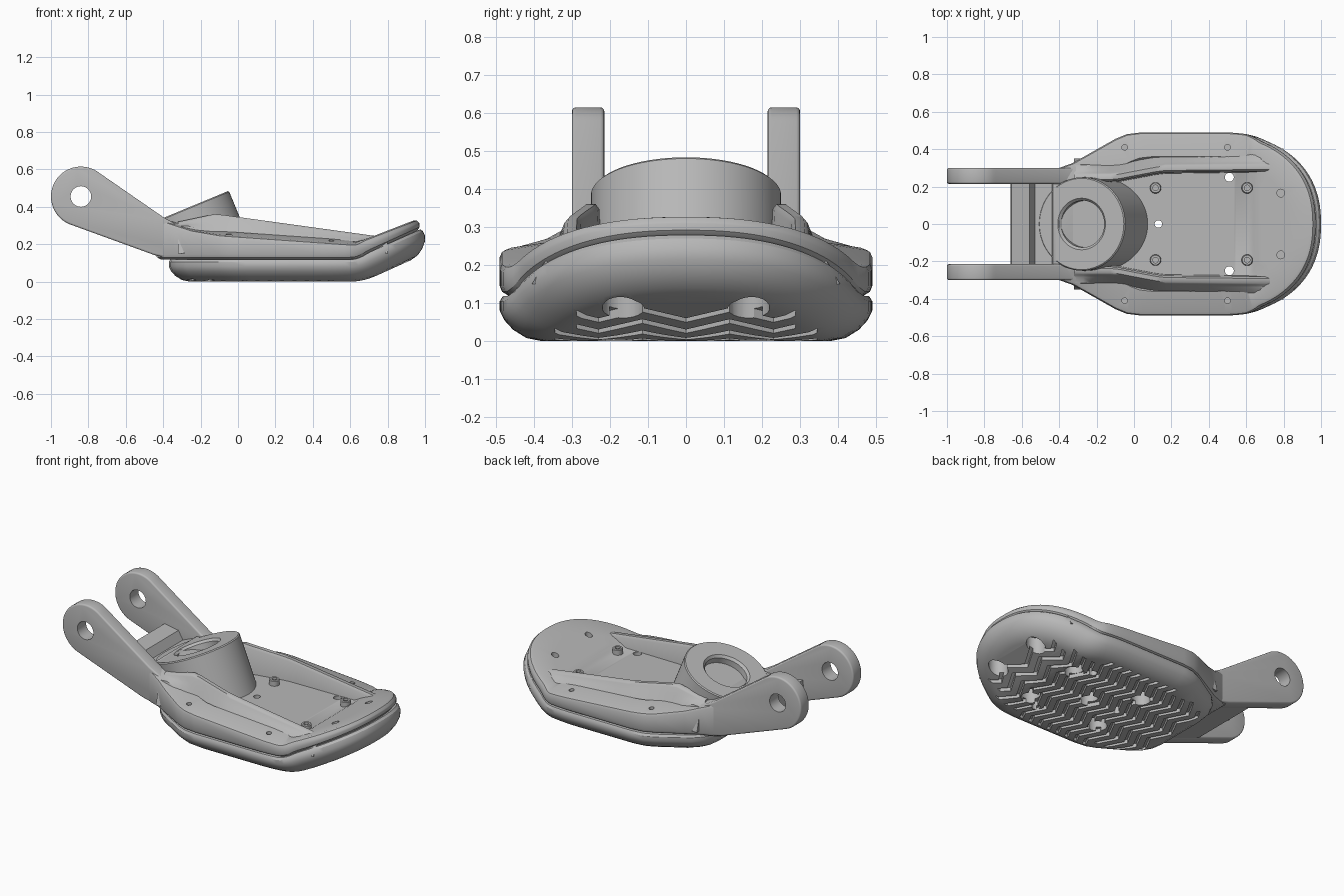
import bpy, bmesh
from math import cos, sin, pi, radians
from mathutils import Matrix, Vector

if "Cube" in bpy.data.objects:
    bpy.data.objects.remove(bpy.data.objects["Cube"])

GREY = (0.48, 0.48, 0.48, 1)
metal = bpy.data.materials.new("plain grey")
metal.diffuse_color = GREY
metal.use_nodes = True
metal.node_tree.nodes["Principled BSDF"].inputs["Base Color"].default_value = GREY


def make(name, verts, faces):
    me = bpy.data.meshes.new(name)
    me.from_pydata(verts, [], faces)
    bm = bmesh.new()
    bm.from_mesh(me)
    bmesh.ops.recalc_face_normals(bm, faces=bm.faces)
    bm.to_mesh(me)
    bm.free()
    me.materials.append(metal)
    ob = bpy.data.objects.new(name, me)
    bpy.context.collection.objects.link(ob)
    return ob


def activate(ob):
    bpy.ops.object.select_all(action="DESELECT")
    ob.select_set(True)
    bpy.context.view_layer.objects.active = ob


def smooth(ob, angle=32):
    activate(ob)
    bpy.ops.object.shade_smooth_by_angle(angle=radians(angle))


def cut(ob, cutter):
    cutter.hide_render = True
    mod = ob.modifiers.new("cut", "BOOLEAN")
    mod.operation, mod.solver, mod.object = "DIFFERENCE", "EXACT", cutter
    activate(ob)
    bpy.ops.object.modifier_apply(modifier=mod.name)
    bpy.data.objects.remove(cutter)


def bevel(ob, width):
    mod = ob.modifiers.new("bevel", "BEVEL")
    mod.width, mod.segments, mod.limit_method = width, 3, "ANGLE"
    activate(ob)
    bpy.ops.object.modifier_apply(modifier=mod.name)


def pegs(name, items, axis=Vector((0, 0, 1)), sides=24):
    """Joined cylinders: (centre, radius, length)."""
    bm = bmesh.new()
    rot = axis.to_track_quat("Z", "Y").to_matrix().to_4x4()
    for centre, r, length in items:
        bmesh.ops.create_cone(bm, cap_ends=True, segments=sides, radius1=r, radius2=r,
                              depth=length, matrix=Matrix.Translation(centre) @ rot)
    ob = make(name, [], [])
    bm.to_mesh(ob.data)
    bm.free()
    return ob


def prism(name, profile, y0, y1):
    n = len(profile)
    verts = [(x, y, z) for y in (y0, y1) for x, z in profile]
    faces = [tuple(range(n)), tuple(range(n, 2 * n))]
    faces += [(i, (i + 1) % n, n + (i + 1) % n, n + i) for i in range(n)]
    return make(name, verts, faces)


def lathe(name, profile, centre, axis, sides=64):
    """Spin (radius, height) points; first and last lie on the axis."""
    rot = axis.to_track_quat("Z", "Y").to_matrix()
    verts, k = [], len(profile)
    for s in range(sides):
        a = 2 * pi * s / sides
        verts += [Vector(centre) + rot @ Vector((r * cos(a), r * sin(a), h)) for r, h in profile]
    faces = [(s * k + j, s * k + j + 1, (s + 1) % sides * k + j + 1, (s + 1) % sides * k + j)
             for s in range(sides) for j in range(k - 1)]
    ob = make(name, verts, faces)
    bm = bmesh.new()
    bm.from_mesh(ob.data)
    bmesh.ops.remove_doubles(bm, verts=bm.verts, dist=1e-5)
    bmesh.ops.recalc_face_normals(bm, faces=bm.faces)
    bm.to_mesh(ob.data)
    bm.free()
    return ob


def interp(x, pts):
    if x <= pts[0][0]:
        return pts[0][1]
    for (a, u), (b, v) in zip(pts, pts[1:]):
        if x <= b:
            return u + (v - u) * (x - a) / (b - a)
    return pts[-1][1]


# Upturned toe: base height, tilt amount and mapping
def base(x):
    d = max(0, x - 0.6)
    return 0.45 * (d * d / 0.28 if d < 0.14 else d - 0.07)


def tilt(x):
    return min(1, max(0, (x - 0.6) / 0.15))


def place(x, y, h):
    return (x - 0.45 * h * tilt(x), y, base(x) + h)


def flange(x):
    return interp(x, [(-0.44, 0.34), (-0.3, 0.292), (-0.18, 0.256), (0.62, 0.2), (0.75, 0.185), (1.04, 0.17)])


def floor(x):
    return min(0.19, flange(x))


def loft(name, half, rings):
    """Stack inset copies of a mirrored outline and cap both ends with strips."""
    verts, n = [], len(half)
    for inset, h in rings:
        row = []
        for x, y in half:
            x, y = 0.33 + (x - 0.33) * (1 - inset / 0.69), y * (1 - inset / 0.49)
            row.append(place(x, y, h(x) if callable(h) else h))
        verts += row + [(x, -y, z) for x, y, z in reversed(row)]
    m, faces = 2 * n, []
    for r in range(len(rings) - 1):
        faces += [(r * m + i, r * m + (i + 1) % m, (r + 1) * m + (i + 1) % m, (r + 1) * m + i) for i in range(m)]
    for o in (0, (len(rings) - 1) * m):
        faces += [(o + i, o + i + 1, o + m - 2 - i, o + m - 1 - i) for i in range(n - 1)]
    return make(name, verts, faces)


side = [(-0.1, 0.455), (-0.04, 0.48), (0.04, 0.49)]
toe = []
for i in range(31):
    t = radians(90 - 89 * i / 30)
    toe.append((0.45 + 0.586 * max(0, cos(t)) ** 0.87, 0.49 * sin(t) ** 0.87))
sole_half = [(-0.37, 0.17), (-0.36, 0.24), (-0.33, 0.295), (-0.28, 0.345)] + side + toe
body_half = [(-0.44, 0.28), (-0.4, 0.3), (-0.33, 0.325), (-0.25, 0.37)] + side + toe

# Sole with rounded lower edge
sole = loft("sole", sole_half, [(0.11, 0), (0.07, 0.008), (0.035, 0.03), (0.012, 0.055), (0, 0.08),
                                (0, 0.105), (0.008, 0.118), (0.04, 0.12)])

# Zigzag tread grooves
gv, gf = [], []
STEP, HALF_W, DEEP = 0.0575, 0.012, 0.024
for row in range(19):
    x0, run = -0.33 + 0.066 * row, []
    for k in range(-9, 10):
        y = k * STEP
        x = x0 + (0.06 if k % 4 == 2 else 0.03 if k % 2 else 0)
        inside = -0.29 < x < 0.88 and abs(y) < interp(x + 0.04, sole_half) - 0.085
        if inside:
            run.append((x, y))
        if run and (not inside or k == 9):
            if len(run) > 1:
                s = len(gv)
                for gx, gy in run:
                    for dx, dz in ((-1, -1), (1, -1), (1, 1), (-1, 1)):
                        u = gx + dx * HALF_W
                        gv.append((u, gy, base(u) + dz * DEEP))
                for j in range(len(run) - 1):
                    a = s + 4 * j
                    gf += [(a + c, a + (c + 1) % 4, a + 4 + (c + 1) % 4, a + 4 + c) for c in range(4)]
                e = s + 4 * (len(run) - 1)
                gf += [(s, s + 1, s + 2, s + 3), (e, e + 1, e + 2, e + 3)]
            run = []
cut(sole, make("groove_cutter", gv, gf))

# Bolt wells and drain holes in the sole
drains = [((0.13, 0, 0.1), 0.02, 0.8)] + [((0.51, s * 0.25, 0.1), 0.024, 0.8) for s in (-1, 1)]
wells = [((x, s * 0.19, 0), 0.055, 0.18) for x in (0.11, 0.6) for s in (-1, 1)]
wells += [((0.86, s * 0.165, 0.09), 0.055, 0.16) for s in (-1, 1)] + [((0.33, 0, 0), 0.055, 0.18)]
cut(sole, pegs("well_cutter", wells + drains))
smooth(sole)

# Upper tray with flange and sunken floor
body = loft("upper_body", body_half, [
    (0.025, 0.118), (0.006, 0.13), (0, 0.145), (0, lambda x: flange(x) - 0.02),
    (0.006, lambda x: flange(x) - 0.006), (0.02, flange),
    (0.13, lambda x: flange(x) + 0.02 * (1 - tilt(x))), (0.19, floor)])
holes = [((x, s * 0.41, 0.26), 0.015, 0.14) for x in (-0.05, 0.5) for s in (-1, 1)]
holes += [((0.785, s * 0.165, 0.25), 0.021, 0.09) for s in (-1, 1)]
cut(body, pegs("hole_cutter", holes + drains))
smooth(body)

# Side ribs and fork arms
arc = [(-0.84 + 0.16 * cos(radians(a)), 0.455 + 0.16 * sin(radians(a))) for a in range(51, 253, 6)]
arm = arc + [(-0.45, 0.143), (-0.4, 0.132), (-0.2, 0.14), (-0.2, 0.25), (-0.3, 0.29), (-0.4, 0.345)]
for s, label in ((1, "left"), (-1, "right")):
    verts, faces = [], []
    for i in range(24):
        x = -0.32 + 1.12 * i / 23
        yc = interp(x, [(-0.32, 0.25), (-0.1, 0.25), (0.0, 0.27), (0.15, 0.298), (0.8, 0.305)])
        top = interp(x, [(-0.32, 0.32), (-0.12, 0.362), (0.8, 0.235)])
        low = flange(x) + base(x)
        mid = max(low, 0.5 * (low + top))
        section = [(-0.03, 0.15), (-0.022, top - 0.014), (-0.012, top), (0.012, top), (0.022, top - 0.012),
                   (0.035, min(mid, top - 0.02)), (0.065, min(low + 0.015, top - 0.025)), (0.1, 0.15)]
        verts += [(x, s * (yc + dy), z) for dy, z in section]
    for i in range(23):
        faces += [(8 * i + j, 8 * i + (j + 1) % 8, 8 * i + 8 + (j + 1) % 8, 8 * i + 8 + j) for j in range(8)]
    faces += [tuple(range(8)), tuple(range(184, 192))]
    smooth(make(label + "_rib", verts, faces), 50)

    fork = prism(label + "_fork_arm", arm, s * 0.215, s * 0.3)
    bevel(fork, 0.01)
    cut(fork, pegs("pin_cutter", [((-0.84, s * 0.257, 0.455), 0.055, 0.3)], Vector((0, 1, 0)), 40))
    smooth(fork)

# Cross bar and sloping pocket between the arms
bridge = prism("cross_bridge", [(-0.66, 0.222), (-0.42, 0.132), (-0.2, 0.132), (-0.2, 0.2), (-0.4, 0.337),
                                (-0.53, 0.283), (-0.56, 0.335), (-0.655, 0.352)], -0.225, 0.225)
smooth(bridge)

# Tilted ankle socket, trimmed level below the floor
socket = lathe("ankle_socket", [(0, -0.05), (0.125, -0.05), (0.125, -0.014), (0.138, 0), (0.244, 0),
                                (0.25, -0.006), (0.25, -0.5), (0, -0.5)],
               (-0.28, 0, 0.39), Vector((-0.383, 0, 0.924)))
bm = bmesh.new()
bm.from_mesh(socket.data)
bmesh.ops.bisect_plane(bm, geom=bm.verts[:] + bm.edges[:] + bm.faces[:], plane_co=(0, 0, 0.15),
                       plane_no=(0, 0, 1), clear_inner=True)
bmesh.ops.holes_fill(bm, edges=[e for e in bm.edges if e.is_boundary])
bm.to_mesh(socket.data)
bm.free()
smooth(socket)

# Floor bolts with hollow heads
for x, place_name in ((0.115, "rear"), (0.605, "front")):
    for s, label in ((1, "left"), (-1, "right")):
        bolt = lathe(f"{place_name}_{label}_bolt", [(0, 0.01), (0.015, 0.01), (0.015, 0.035), (0.026, 0.035),
                                                    (0.03, 0.03), (0.03, -0.02), (0, -0.02)],
                     (x, s * 0.193, 0.19), Vector((0, 0, 1)), 24)
        smooth(bolt)
